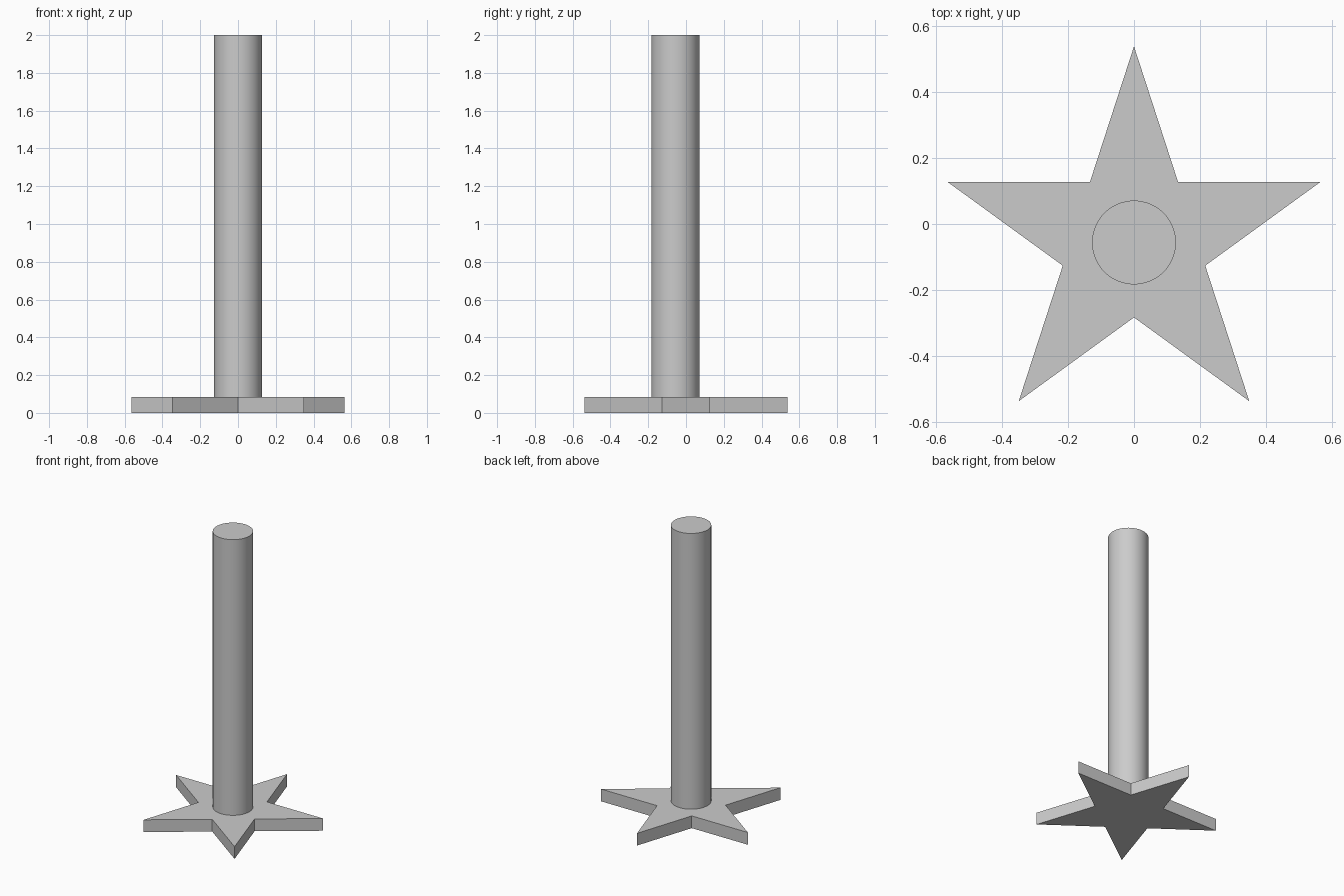
import bpy
import bmesh
from math import sin, cos, pi, radians
from mathutils import Matrix

cube = bpy.data.objects.get("Cube")
if cube:
    bpy.data.objects.remove(cube, do_unlink=True)

CENTRE_Y = -0.056      # star centre, offset so the outline is centred
BASE_HEIGHT = 0.085
TIP_RADIUS = 0.594
NOTCH_RADIUS = TIP_RADIUS * 0.382
POST_RADIUS = 0.127
TOP = 2.0

grey = bpy.data.materials.new("light_grey")
grey.use_nodes = True
colour = (0.6, 0.6, 0.6, 1)
grey.diffuse_color = colour
grey.node_tree.nodes["Principled BSDF"].inputs["Base Color"].default_value = colour


def add_object(name, bm):
    bmesh.ops.recalc_face_normals(bm, faces=bm.faces)
    mesh = bpy.data.meshes.new(name)
    bm.to_mesh(mesh)
    bm.free()
    mesh.materials.append(grey)
    obj = bpy.data.objects.new(name, mesh)
    bpy.context.collection.objects.link(obj)
    return obj


# Star base: alternate tips and notches, first tip pointing to the back
bm = bmesh.new()
ring = []
for i in range(10):
    radius = NOTCH_RADIUS if i % 2 else TIP_RADIUS
    angle = pi / 2 + i * pi / 5
    ring.append(bm.verts.new((radius * cos(angle), CENTRE_Y + radius * sin(angle), 0)))
outline = bm.faces.new(ring)
side = bmesh.ops.extrude_face_region(bm, geom=[outline], use_keep_orig=True)
raised = [v for v in side["geom"] if isinstance(v, bmesh.types.BMVert)]
bmesh.ops.translate(bm, verts=raised, vec=(0, 0, BASE_HEIGHT))
add_object("star_base", bm)

# Round post standing on the star
bm = bmesh.new()
bmesh.ops.create_cone(
    bm, cap_ends=True, segments=64, radius1=POST_RADIUS, radius2=POST_RADIUS,
    depth=TOP - BASE_HEIGHT,
    matrix=Matrix.Translation((0, CENTRE_Y, (TOP + BASE_HEIGHT) / 2)))
post = add_object("post", bm)
bpy.ops.object.select_all(action="DESELECT")
post.select_set(True)
bpy.context.view_layer.objects.active = post
bpy.ops.object.shade_smooth_by_angle(angle=radians(40))
